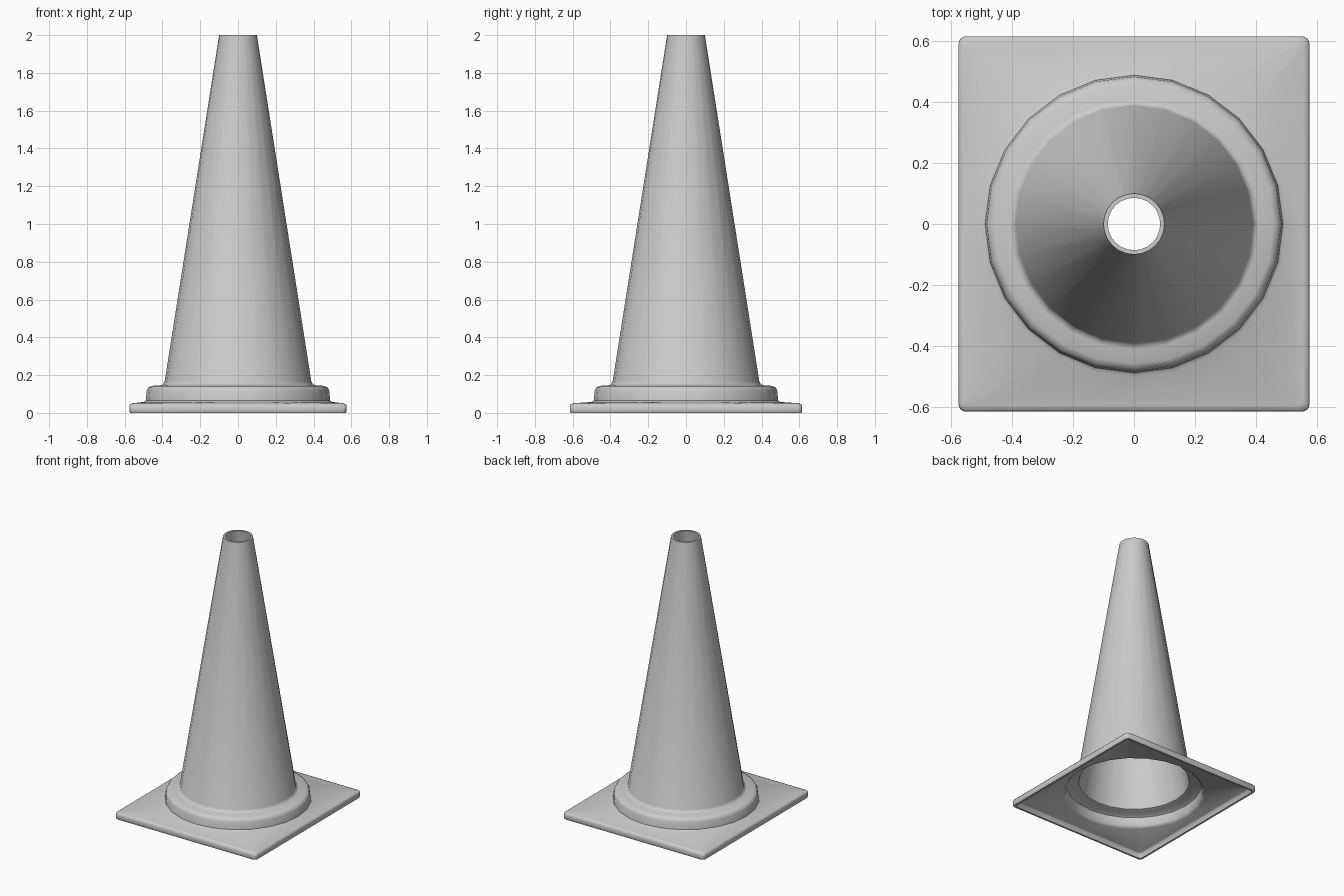
import bpy, bmesh, math

if "Cube" in bpy.data.objects:
    bpy.data.objects.remove(bpy.data.objects["Cube"])

SIDES = 24
HX, HY = 0.575, 0.615

# one quadrant of a unit square with slightly rounded corners (6 points, matches 24 sides)
QUAD = [(1, 0), (1, .5), (1, .965), (.989, .989), (.965, 1), (.5, 1)]


def rect(inset, z):
    pts = []
    for q in range(4):
        for x, y in QUAD:
            for _ in range(q):
                x, y = -y, x
            pts.append((x * (HX - inset), y * (HY - inset), z))
    return pts


def ring(r, z):
    return [(r * math.cos(2 * math.pi * k / SIDES),
             r * math.sin(2 * math.pi * k / SIDES), z) for k in range(SIDES)]


# closed skin: base outside, collar, cone, mouth, then back down the inside
loops = [rect(i, z) for i, z in [(.004, 0), (0, .008), (0, .038), (.006, .047), (.02, .051)]]
loops += [ring(r, z) for r, z in [
    (.5, .058), (.488, .066), (.483, .118), (.475, .134), (.458, .143), (.41, .146),
    (.396, .151), (.388, .168), (.1, 2.0),
    (.086, 2.0), (.370, .165), (.378, .137), (.395, .130), (.448, .127),
    (.462, .118), (.469, .06), (.485, .043)]]
loops += [rect(i, z) for i, z in [(.032, .036), (.024, .03), (.018, 0)]]

bm = bmesh.new()
rows = [[bm.verts.new(p) for p in lp] for lp in loops]
for a, b in zip(rows, rows[1:] + rows[:1]):
    for k in range(SIDES):
        n = (k + 1) % SIDES
        bm.faces.new((a[k], a[n], b[n], b[k]))
bmesh.ops.recalc_face_normals(bm, faces=bm.faces)

mesh = bpy.data.meshes.new("traffic_cone")
bm.to_mesh(mesh)
bm.free()
cone = bpy.data.objects.new("traffic_cone", mesh)
bpy.context.collection.objects.link(cone)

# smooth shading with crisp rims
bpy.context.view_layer.objects.active = cone
cone.select_set(True)
bpy.ops.object.shade_smooth_by_angle(angle=math.radians(50))
